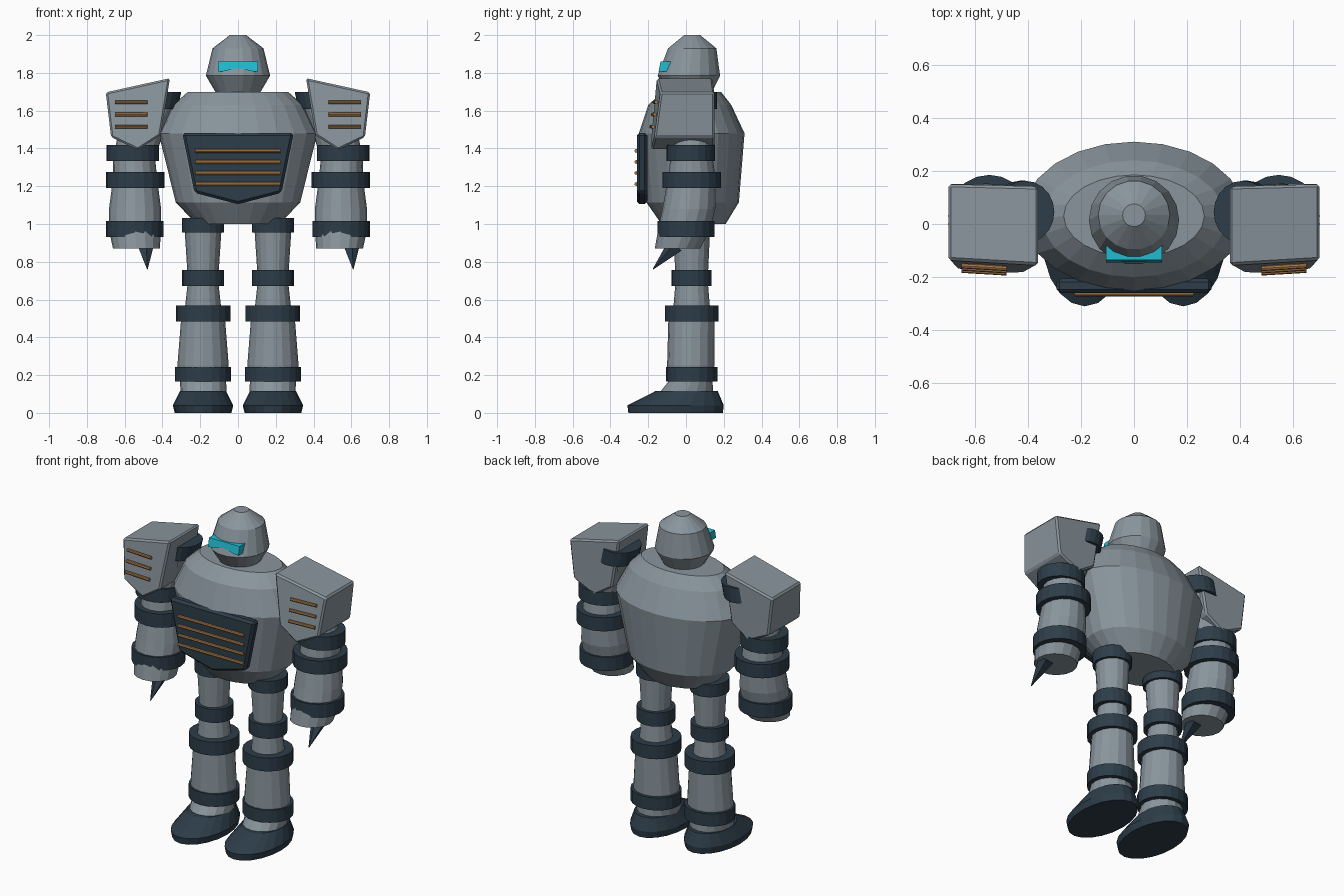
import bpy, bmesh, math
from mathutils import Vector

if "Cube" in bpy.data.objects:
    bpy.data.objects.remove(bpy.data.objects["Cube"])


def material(name, rgb):
    m = bpy.data.materials.new(name)
    m.diffuse_color = (*rgb, 1)
    m.use_nodes = True
    m.node_tree.nodes["Principled BSDF"].inputs["Base Color"].default_value = m.diffuse_color
    return m


GREY = material("steel_grey", (0.25, 0.30, 0.335))
DARK = material("dark_blue_grey", (0.026, 0.046, 0.066))
BRONZE = material("bronze", (0.40, 0.20, 0.07))
CYAN = material("cyan", (0.015, 0.50, 0.64))


def finish(name, bm, mat, bevel=0):
    bmesh.ops.recalc_face_normals(bm, faces=bm.faces)
    me = bpy.data.meshes.new(name)
    bm.to_mesh(me)
    bm.free()
    me.materials.append(mat)
    ob = bpy.data.objects.new(name, me)
    bpy.context.collection.objects.link(ob)
    if bevel:
        mod = ob.modifiers.new("bevel", 'BEVEL')
        mod.width = bevel
        mod.segments = 1
    return ob


def bridge(bm, loops):
    n = len(loops[0])
    for a, b in zip(loops, loops[1:]):
        for i in range(n):
            j = (i + 1) % n
            bm.faces.new((a[i], a[j], b[j], b[i]))
    bm.faces.new(loops[0])
    bm.faces.new(loops[-1])


def loft(name, rings, mat, n=16):
    """Closed stack of ellipses: (x, y, z, half_x, half_y)."""
    bm = bmesh.new()
    loops = []
    for x, y, z, rx, ry in rings:
        loops.append([bm.verts.new((x + rx * math.cos(math.tau * i / n),
                                    y + ry * math.sin(math.tau * i / n), z))
                      for i in range(n)])
    bridge(bm, loops)
    return finish(name, bm, mat)


def plate(name, outline, front, back, mat, bevel=0):
    """Front-facing outline (x, z) given depth; front may vary with x and z."""
    bm = bmesh.new()
    loops = [[bm.verts.new((x, f(x, z), z)) for x, z in outline] for f in (front, back)]
    bridge(bm, loops)
    return finish(name, bm, mat, bevel)


def rod(name, a, b, r, mat, tip=None, n=8):
    """Cylinder or cone between two points."""
    a, b = Vector(a), Vector(b)
    bm = bmesh.new()
    bmesh.ops.create_cone(bm, cap_ends=True, segments=n, radius1=r,
                          radius2=r if tip is None else tip, depth=(b - a).length)
    rot = (b - a).to_track_quat('Z', 'Y')
    for v in bm.verts:
        v.co = rot @ v.co + (a + b) / 2
    return finish(name, bm, mat)


def cuff(name, x, y, z0, z1, r, dx=0.0, ry=None):
    ry = ry or r
    return loft(name, [(x, y, z0, r, ry), (x + dx, y, z1, r, ry)], DARK, 20)


# Torso
loft("torso", [(0, 0.04, 1.0, 0.22, 0.17), (0, 0.035, 1.115, 0.33, 0.245),
               (0, 0.03, 1.48, 0.42, 0.28), (0, 0.02, 1.63, 0.345, 0.22),
               (0, 0.03, 1.70, 0.265, 0.155)], GREY, 24)

# Head and visor
loft("head", [(0, 0.02, 1.66, 0.10, 0.10), (0, 0.02, 1.70, 0.12, 0.12),
              (0, 0.015, 1.785, 0.17, 0.168), (0, 0.033, 1.93, 0.135, 0.13),
              (0, 0.033, 2.0, 0.043, 0.043)], GREY, 18)
plate("visor", [(-0.105, 1.86), (0.105, 1.86), (0.105, 1.808), (0.08, 1.808),
                (0, 1.825), (-0.08, 1.808), (-0.105, 1.808)],
      lambda x, z: -0.135 - (1.86 - z) * 0.2, lambda x, z: -0.08, CYAN)

# Chest plate with grille
plate("chest_plate", [(-0.295, 1.483), (0.295, 1.483), (0.23, 1.165), (0, 1.105), (-0.23, 1.165)],
      lambda x, z: -0.26, lambda x, z: -0.205, DARK, 0.014)
for i in range(4):
    z = 1.387 - i * 0.0585
    rod("chest_grille_bar", (-0.225, -0.263, z), (0.225, -0.263, z), 0.01, BRONZE)

for s, side in ((-1, "right"), (1, "left")):
    # Shoulder joint and upper arm
    cuff(side + "_shoulder_cuff", s * 0.43, 0.045, 1.61, 1.70, 0.11, dx=-s * 0.02, ry=0.118)
    loft(side + "_upper_arm", [(s * 0.53, 0.03, 1.38, 0.10, 0.10),
                               (s * 0.41, 0.045, 1.69, 0.09, 0.095)], GREY)

    # Shoulder pad with slanted front and three bars
    front = lambda x, z: -0.135 - max(0.0, 1.70 - z) * 0.13 - (0.70 - abs(x)) * 0.06
    plate(side + "_shoulder_pad",
          [(s * x, z) for x, z in ((0.36, 1.772), (0.70, 1.697), (0.672, 1.46),
                                   (0.53, 1.392), (0.41, 1.47))],
          front, lambda x, z: 0.15 - max(0.0, 0.5 - abs(x)) * 0.06, GREY, 0.01)
    for z in (1.645, 1.58, 1.515):
        rod(side + "_shoulder_bar", (s * 0.48, front(0.48, z) - 0.012, z),
            (s * 0.65, front(0.65, z) - 0.012, z), 0.01, BRONZE)

    # Arm with cuffs
    cx = s * 0.545
    loft(side + "_forearm", [(s * 0.538, -0.045, 0.87, 0.124, 0.12),
                             (cx, -0.01, 0.97, 0.138, 0.138),
                             (cx, 0.015, 1.08, 0.138, 0.14),
                             (cx, 0.03, 1.23, 0.118, 0.128),
                             (s * 0.55, 0.03, 1.36, 0.11, 0.11),
                             (s * 0.54, 0.03, 1.45, 0.10, 0.10)], GREY)
    cuff(side + "_elbow_cuff", s * 0.557, 0.025, 1.333, 1.418, 0.14, ry=0.128)
    cuff(side + "_forearm_cuff", cx, 0.03, 1.19, 1.275, 0.155)
    cuff(side + "_wrist_cuff", s * 0.547, 0.0, 0.93, 1.015, 0.153, ry=0.15)
    # Claw sits to the same side on both hands
    rod(side + "_claw", (cx + 0.055, -0.055, 0.885), (cx + 0.065, -0.175, 0.76),
        0.048, DARK, tip=0.002, n=5)

    # Leg with cuffs
    lx, ly = s * 0.185, 0.03
    loft(side + "_thigh", [(lx, ly, 0.52, 0.10, 0.10), (lx, ly, 0.70, 0.08, 0.085),
                           (lx, ly, 0.96, 0.097, 0.097), (lx, ly, 1.03, 0.09, 0.09)], GREY)
    loft(side + "_calf", [(s * 0.182, 0.0, 0.10, 0.122, 0.145), (lx, 0.025, 0.17, 0.122, 0.115),
                          (lx, 0.025, 0.25, 0.136, 0.125), (lx, ly, 0.55, 0.112, 0.122)], GREY)
    cuff(side + "_hip_cuff", lx, ly, 0.955, 1.032, 0.112)
    cuff(side + "_knee_cuff", lx, ly, 0.672, 0.757, 0.111, ry=0.106)
    cuff(side + "_shin_cuff", lx, ly, 0.485, 0.568, 0.144, ry=0.141)
    cuff(side + "_ankle_cuff", lx, ly, 0.165, 0.243, 0.148, ry=0.136)

    # Foot
    loft(side + "_foot", [(lx, -0.055, 0.0, 0.15, 0.25), (lx, -0.055, 0.04, 0.16, 0.255),
                          (lx, 0.003, 0.115, 0.122, 0.165)], DARK, 20)
